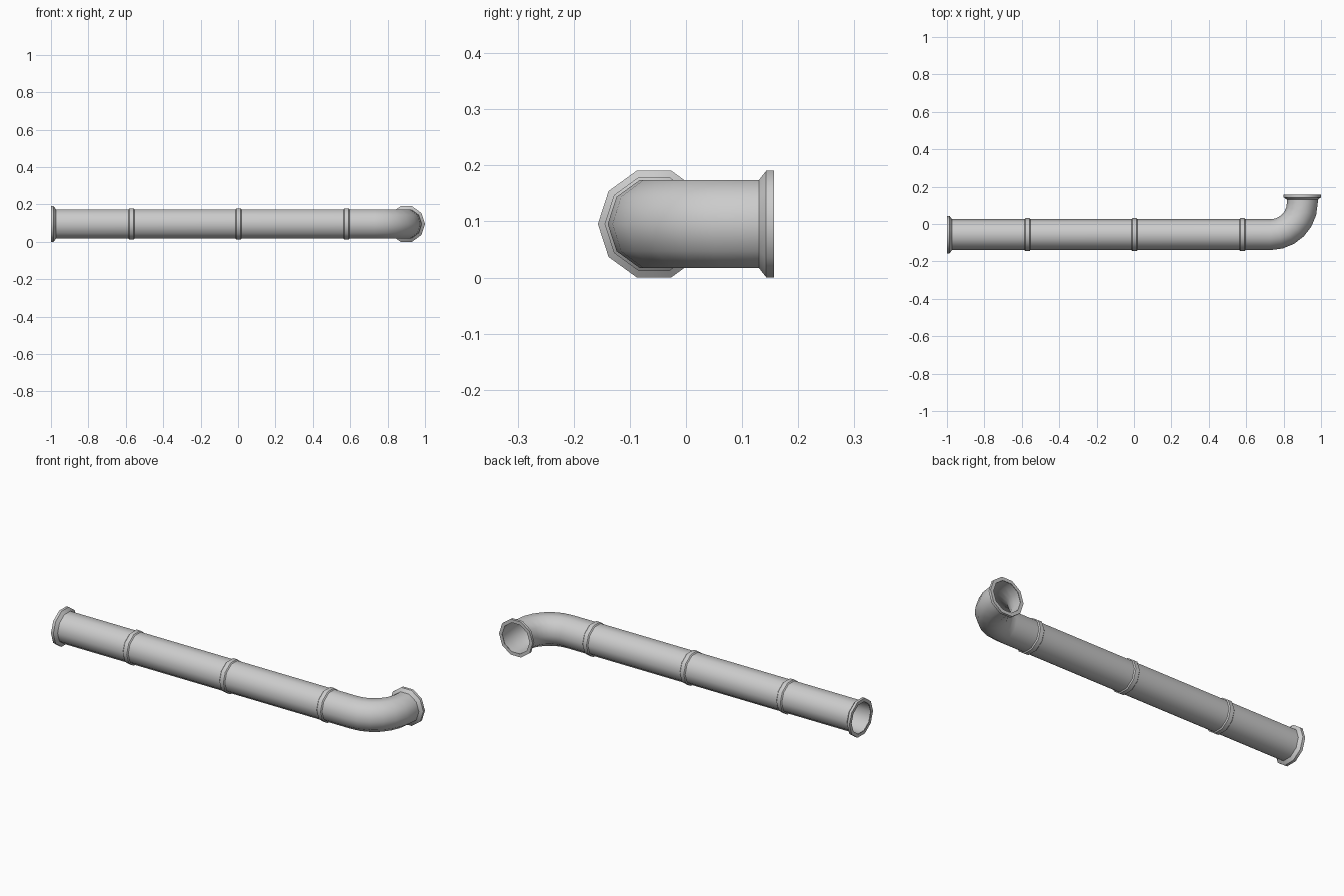
import bpy, bmesh, math
from mathutils import Vector

if "Cube" in bpy.data.objects:
    bpy.data.objects.remove(bpy.data.objects["Cube"])

SIDES = 10
AXIS_Y, AXIS_Z, END_X = -0.057, 0.0955, 0.9
R_PIPE, R_FLANGE, R_BAND, R_BEND = 0.0825, 0.1, 0.088, 0.17
UP = Vector((0, 0, 1))


def sweep(name, stations, closed=False):
    """Skin ten-sided rings; each station is (x, y, heading, radius)."""
    bm = bmesh.new()
    rings = []
    for x, y, heading, r in stations:
        side = Vector((-math.sin(heading), math.cos(heading), 0))
        c = Vector((x, y, AXIS_Z))
        rings.append([bm.verts.new(c + r * (math.cos(a) * side + math.sin(a) * UP))
                      for a in (i * math.tau / SIDES for i in range(SIDES))])
    pairs = list(zip(rings, rings[1:]))
    if closed:
        pairs.append((rings[-1], rings[0]))
    for a, b in pairs:
        for i in range(SIDES):
            j = (i + 1) % SIDES
            bm.faces.new((a[i], a[j], b[j], b[i]))
    bmesh.ops.recalc_face_normals(bm, faces=bm.faces)
    me = bpy.data.meshes.new(name)
    bm.to_mesh(me)
    bm.free()
    ob = bpy.data.objects.new(name, me)
    bpy.context.collection.objects.link(ob)
    bpy.ops.object.select_all(action='DESELECT')
    ob.select_set(True)
    bpy.context.view_layer.objects.active = ob
    bpy.ops.object.shade_smooth_by_angle(angle=math.radians(40))
    return ob


# Hollow pipe: straight run, then a quarter bend towards the back
path = [(-0.998, AXIS_Y, 0, R_PIPE)]
bend_x, bend_y = END_X - R_BEND, AXIS_Y + R_BEND
STEPS = 6
for k in range(STEPS + 1):
    t = math.pi / 2 * k / STEPS
    path.append((bend_x + R_BEND * math.sin(t), bend_y - R_BEND * math.cos(t), t, R_PIPE))
path.append((END_X, 0.155, math.pi / 2, R_PIPE))
sweep("pipe", path)

# Flared flanges: (distance from the open end, radius)
flange = [(0, R_PIPE - 0.001), (0, R_FLANGE), (0.014, R_FLANGE), (0.027, R_PIPE)]
sweep("left_flange", [(-1 + d, AXIS_Y, 0, r) for d, r in flange])
sweep("elbow_flange", [(END_X, 0.157 - d, math.pi / 2, r) for d, r in flange])

# Raised joint bands along the straight run
band = [(-0.016, R_PIPE), (-0.011, R_BAND), (0.011, R_BAND), (0.016, R_PIPE)]
for n, x in enumerate((-0.57, 0.003, 0.58)):
    sweep(f"joint_band_{n + 1}", [(x + d, AXIS_Y, 0, r) for d, r in band])
